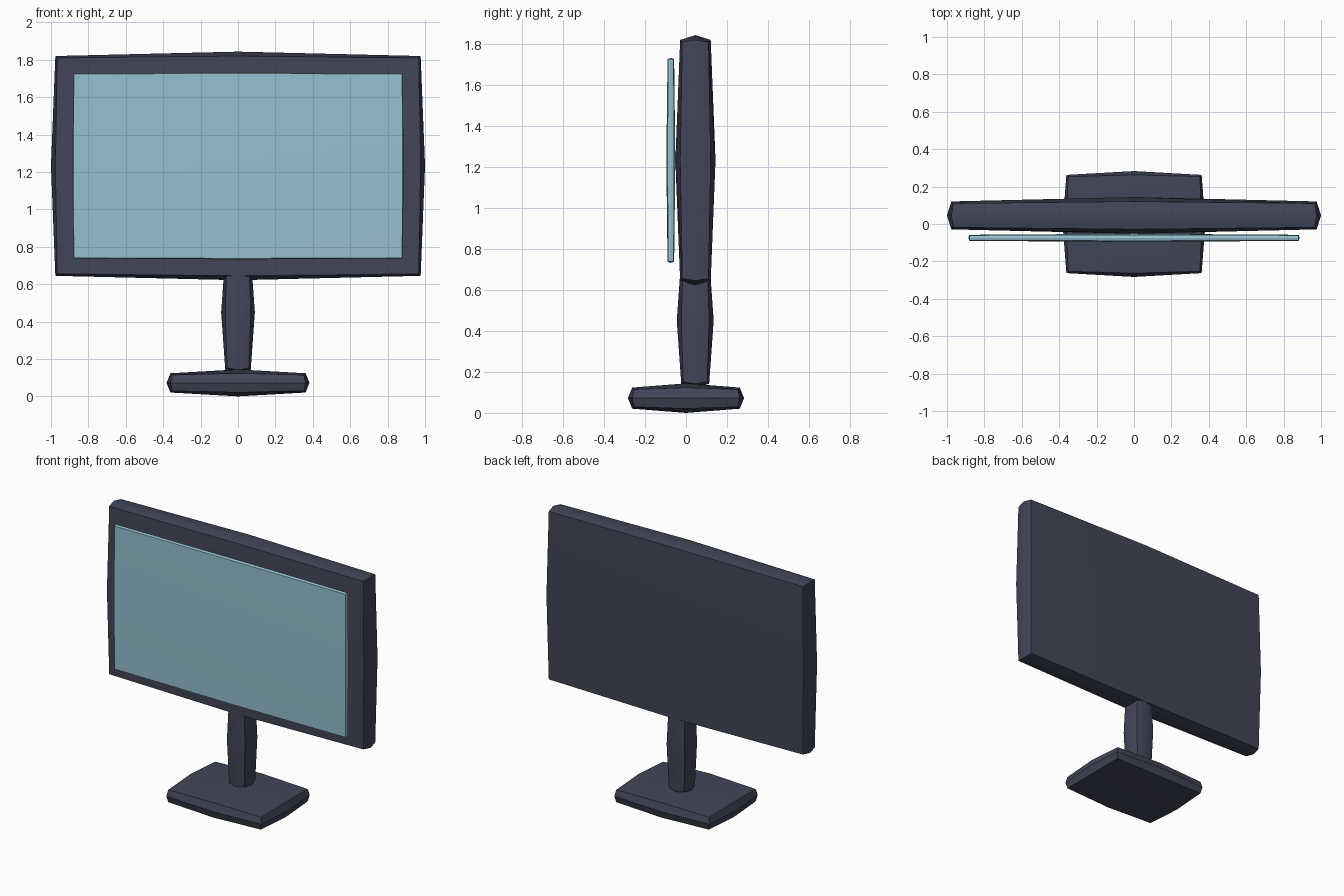
import bpy, bmesh
from mathutils import Vector

if "Cube" in bpy.data.objects:
    bpy.data.objects.remove(bpy.data.objects["Cube"])


def material(name, rgb):
    m = bpy.data.materials.new(name)
    m.diffuse_color = (*rgb, 1)
    m.use_nodes = True
    m.node_tree.nodes["Principled BSDF"].inputs["Base Color"].default_value = m.diffuse_color
    return m


NAVY = material("dark_navy", (0.054, 0.060, 0.100))
GLASS = material("pale_blue", (0.30, 0.53, 0.63))


def soft_box(name, center, half, r, mat):
    """Cube split once per side, rounded out from an inner box by radius r."""
    bm = bmesh.new()
    bmesh.ops.create_cube(bm, size=2)
    bmesh.ops.subdivide_edges(bm, edges=bm.edges[:], cuts=1, use_grid_fill=True)
    for v in bm.verts:
        s = Vector([round(c) for c in v.co])
        n = s.normalized()
        v.co = [center[i] + s[i] * (half[i] - r) + n[i] * r for i in range(3)]
    bmesh.ops.recalc_face_normals(bm, faces=bm.faces[:])
    me = bpy.data.meshes.new(name)
    bm.to_mesh(me)
    bm.free()
    me.materials.append(mat)
    ob = bpy.data.objects.new(name, me)
    bpy.context.collection.objects.link(ob)
    bpy.ops.object.select_all(action='DESELECT')
    ob.select_set(True)
    bpy.context.view_layer.objects.active = ob
    bpy.ops.object.shade_smooth_by_angle(angle=0.5)
    return ob


# Foot, neck, housing and display panel
soft_box("base", (0, 0, 0.072), (0.382, 0.283, 0.072), 0.07, NAVY)
soft_box("neck", (0, 0.045, 0.45), (0.09, 0.09, 0.33), 0.075, NAVY)
soft_box("housing", (0, 0.046, 1.232), (1.0, 0.098, 0.611), 0.08, NAVY)
soft_box("screen", (0, -0.074, 1.232), (0.886, 0.022, 0.5), 0.02, GLASS)
